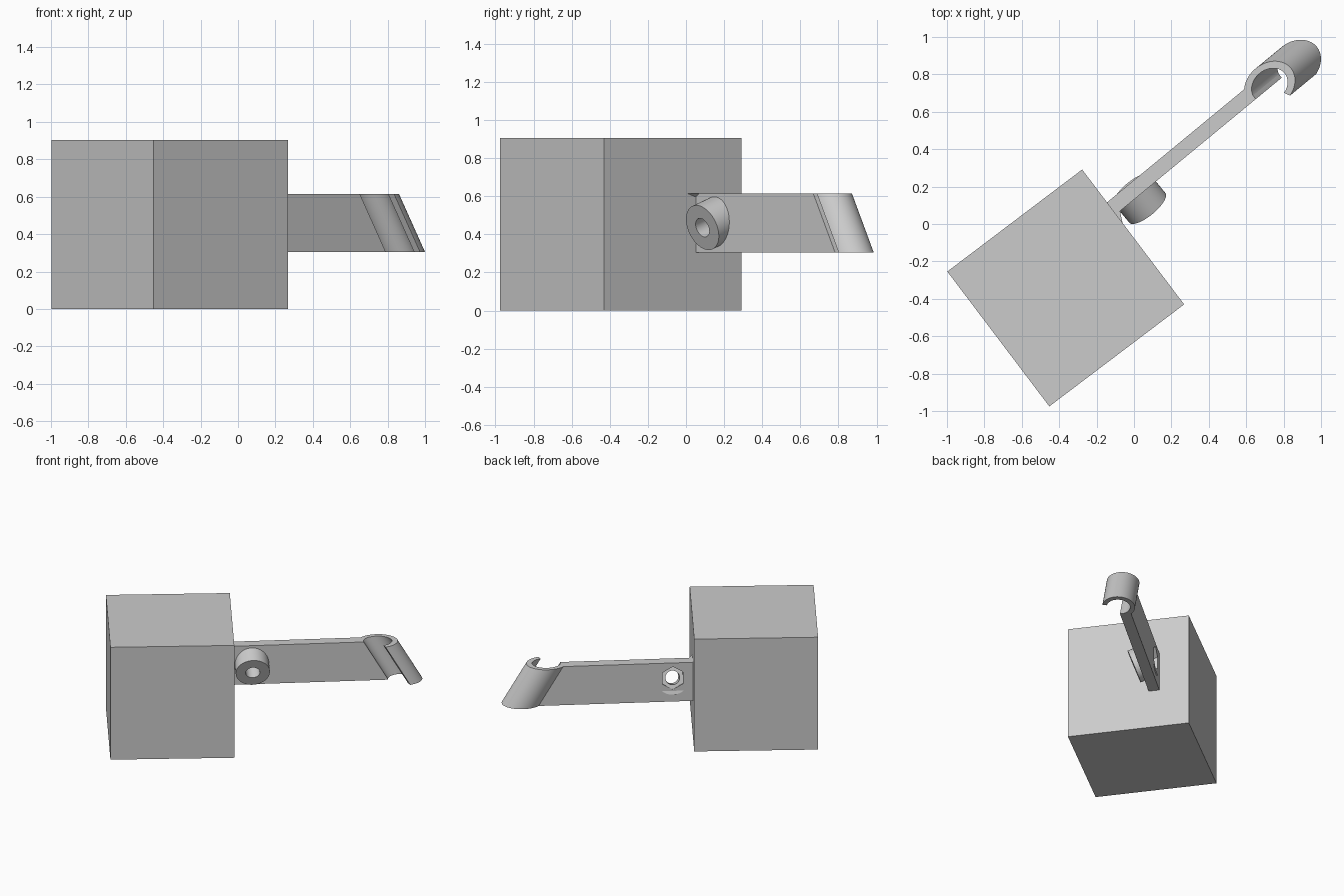
import bpy, bmesh, math
from mathutils import Matrix, Vector

if "Cube" in bpy.data.objects:
    bpy.data.objects.remove(bpy.data.objects["Cube"])

grey = bpy.data.materials.new("light_grey")
grey.diffuse_color = (0.6, 0.6, 0.6, 1)
grey.use_nodes = True
grey.node_tree.nodes["Principled BSDF"].inputs["Base Color"].default_value = grey.diffuse_color

ARM = Matrix.Rotation(math.radians(39.5), 4, 'Z')   # local x runs along the arm
Z0, Z1 = 0.305, 0.615                               # arm bottom and top
LEAN = 0.18                                         # slant of the clip, bottom further out
TILT = math.radians(20)                             # downward tilt of the boss
AXIS = Vector((0, -math.cos(TILT), -math.sin(TILT)))
PIVOT = Vector((0.11, 0.101, 0.464))                # boss axis on the arm's front face


def make(name, bm, matrix):
    bmesh.ops.recalc_face_normals(bm, faces=bm.faces)
    bm.transform(matrix)
    me = bpy.data.meshes.new(name)
    bm.to_mesh(me)
    bm.free()
    me.materials.append(grey)
    ob = bpy.data.objects.new(name, me)
    bpy.context.collection.objects.link(ob)
    return ob


def prism(name, low, high, z0=Z0, z1=Z1):
    """Loft between two matching outlines."""
    bm = bmesh.new()
    a = [bm.verts.new((x, y, z0)) for x, y in low]
    b = [bm.verts.new((x, y, z1)) for x, y in high]
    n = len(a)
    for i in range(n):
        j = (i + 1) % n
        bm.faces.new((a[i], a[j], b[j], b[i]))
    bm.faces.new(a[::-1])
    bm.faces.new(b)
    return make(name, bm, ARM)


def rod(name, radius, sides, start, end):
    """Cylinder along the tilted axis, between two distances from the pivot."""
    bm = bmesh.new()
    bmesh.ops.create_cone(bm, cap_ends=True, segments=sides, radius1=radius,
                          radius2=radius, depth=end - start)
    zx = Vector((1, 0, 0))
    rot = Matrix((zx, AXIS.cross(zx), AXIS)).transposed().to_4x4()
    return make(name, bm, ARM @ Matrix.Translation(PIVOT + AXIS * (start + end) / 2) @ rot)


def cut(ob, cutter):
    mod = ob.modifiers.new("cut", 'BOOLEAN')
    mod.object = cutter
    mod.operation = 'DIFFERENCE'
    mod.solver = 'EXACT'
    bpy.context.view_layer.objects.active = ob
    bpy.ops.object.modifier_apply(modifier=mod.name)


# Block
bm = bmesh.new()
bmesh.ops.create_cube(bm, size=0.904)
make("block", bm, Matrix.Translation((-0.365, -0.342, 0.452)) @
     Matrix.Rotation(math.radians(37.1), 4, 'Z'))

# Flat arm with a slanted outer end
top = [(-0.042, 0.101), (0.927, 0.101), (0.93, 0.181), (-0.039, 0.181)]
bottom = [(x + (LEAN if x > 0.5 else 0), y) for x, y in top]
arm = prism("arm", bottom, top)

# Open clip at the end of the arm
N = 40
angles = [math.radians(-70 + 250 * i / N) for i in range(N + 1)]


def arc(a, b, ts):
    return [(1.03 + a * math.cos(t), 0.11 + b * math.sin(t)) for t in ts]


top = arc(0.147, 0.118, angles) + arc(0.104, 0.084, angles[::-1])
clip = prism("clip", [(x + LEAN, y) for x, y in top], top)

# Tilted boss, with a through hole and a hexagonal nut recess behind
boss = rod("boss", 0.125, 48, -0.05, 0.085)
hole = rod("hole_cutter", 0.052, 32, -0.4, 0.4)
nut = rod("nut_cutter", 0.087, 6, -0.3, -0.047)
cut(arm, hole)
cut(boss, hole)
cut(arm, nut)
cut(boss, nut)
for helper in (hole, nut):
    bpy.data.objects.remove(helper)

# Small gusset between arm and block
bm = bmesh.new()
v = [bm.verts.new(p) for p in ((-0.097, 0.052, Z1), (-0.075, 0.07, Z1),
                               (-0.061, 0.005, Z1), (-0.097, 0.052, 0.595))]
for f in ((0, 1, 2), (0, 1, 3), (1, 2, 3), (0, 2, 3)):
    bm.faces.new([v[i] for i in f])
make("gusset", bm, Matrix.Identity(4))

# Smooth the round parts
for ob in (clip, boss, arm):
    bpy.ops.object.select_all(action='DESELECT')
    ob.select_set(True)
    bpy.context.view_layer.objects.active = ob
    bpy.ops.object.shade_smooth_by_angle(angle=math.radians(30))
